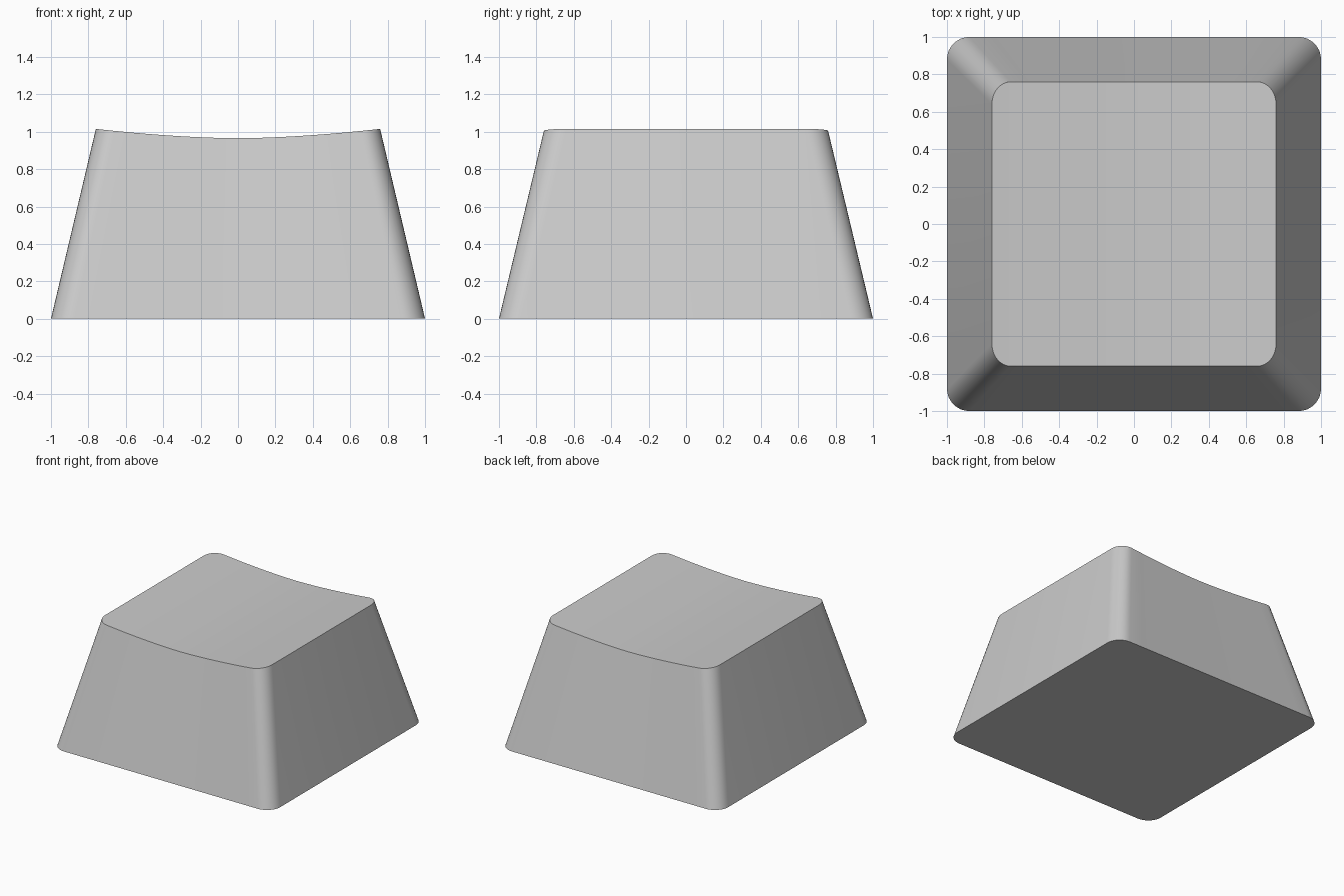
import bpy, bmesh, math

if "Cube" in bpy.data.objects:
    bpy.data.objects.remove(bpy.data.objects["Cube"], do_unlink=True)

grey = bpy.data.materials.new("light_grey")
grey.use_nodes = True
colour = (0.6, 0.6, 0.6, 1)
grey.diffuse_color = colour
grey.node_tree.nodes["Principled BSDF"].inputs["Base Color"].default_value = colour

ARC, SPAN = 8, 16            # corner and edge divisions


def half_outline(half, rx, ry):
    """Front half of a rounded square, from left to right, as (x, depth)."""
    arc = []
    for i in range(ARC + 1):
        a = math.pi / 2 * i / ARC
        arc.append((half - rx + rx * math.cos(a), half - ry + ry * math.sin(a)))
    left = [(-x, y) for x, y in arc]
    right = arc[::-1]
    x0 = half - rx
    middle = [(-x0 + 2 * x0 * i / SPAN, half) for i in range(1, SPAN)]
    return left + middle + right


def dish(x):
    """Height of the scooped top, lowest along the middle."""
    return 0.965 + 0.05 * (abs(x) / 0.76) ** 1.7


bm = bmesh.new()


def make_rows(outline, height):
    return [[bm.verts.new((x, s * y, height(x))) for x, y in outline] for s in (-1, 1)]


base_front, base_back = make_rows(half_outline(1, 0.12, 0.12), lambda x: 0)
top_front, top_back = make_rows(half_outline(0.76, 0.1, 0.12), dish)

# Scooped top, front wall, back wall and underside, column by column
for low, high in ((top_front, top_back), (base_front, top_front),
                  (top_back, base_back), (base_back, base_front)):
    for i in range(len(low) - 1):
        bm.faces.new((low[i], low[i + 1], high[i + 1], high[i]))
# Left and right walls
for i in (0, -1):
    bm.faces.new((base_front[i], top_front[i], top_back[i], base_back[i]))
bmesh.ops.recalc_face_normals(bm, faces=bm.faces)

mesh = bpy.data.meshes.new("keycap")
bm.to_mesh(mesh)
bm.free()
mesh.materials.append(grey)
keycap = bpy.data.objects.new("keycap", mesh)
bpy.context.collection.objects.link(keycap)

bpy.context.view_layer.objects.active = keycap
keycap.select_set(True)
bpy.ops.object.shade_smooth_by_angle(angle=math.radians(35))
